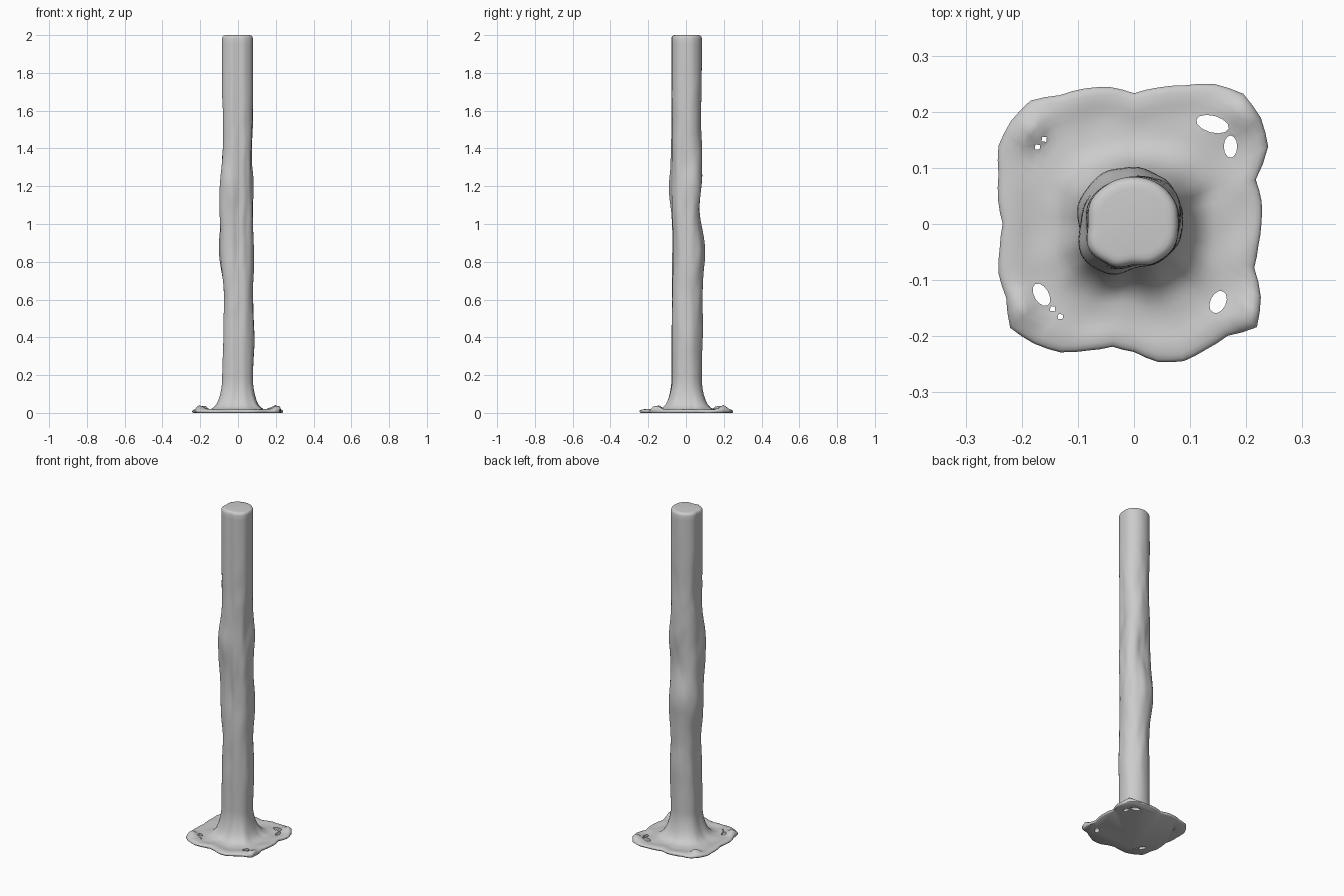
import bpy
import bmesh
import math
from mathutils import Matrix, Vector, noise

default_cube = bpy.data.objects.get("Cube")
if default_cube:
    bpy.data.objects.remove(default_cube, do_unlink=True)

SEGMENTS = 72
HEIGHT = 2.0
FLARE_TOP = 0.16

# Radii in thousandths at even angles, starting from +x
PLATE_RADII = [227, 231, 231, 276, 295, 303, 288, 263, 247, 233, 248, 257,
               265, 287, 286, 279, 257, 246, 234, 243, 257, 263, 288, 278,
               264, 240, 222, 228, 250, 260, 258, 260, 286, 261, 228, 225]
SHAFT_RADII = [79, 83, 84, 84, 85, 87, 82, 92, 85, 73, 79, 82]

# Bulges and hollows of the shaft: height, direction in degrees, depth
SHAFT_BUMPS = [
    (1.20, 225, .016), (1.22, 45, .014), (1.08, 185, .011), (0.85, 180, .013),
    (0.85, 125, .016), (0.85, 90, .008), (1.10, 90, -.014), (0.90, 270, -.012),
    (0.62, 185, -.011), (0.40, 0, .007), (0.40, 180, -.008), (1.32, 0, -.011),
    (1.50, 180, -.008), (1.60, 100, -.005), (0.80, 45, .009), (0.45, 80, .006),
]

# Raised lumps near the plate corners
PLATE_LUMPS = [(.195, .20), (-.18, .17), (.21, -.16), (-.20, -.15)]

# Holes: centre, half sizes, tilt in degrees
HOLES = [
    (.140, .178, .030, .015, -15), (.172, .138, .012, .020, 0),
    (.150, -.139, .014, .021, -25), (-.165, -.126, .013, .022, 30),
    (-.145, -.151, .006, .006, 40), (-.131, -.165, .006, .006, 40),
    (-.172, .137, .006, .006, 40), (-.160, .151, .006, .006, 40),
]


def radius_at(table, angle):
    """Smoothly read a closed table of radii."""
    place = angle / math.tau * len(table)
    index = int(place)
    blend = (1 - math.cos((place - index) * math.pi)) / 2
    first, second = table[index % len(table)], table[(index + 1) % len(table)]
    return (first + (second - first) * blend) / 1000


def shaft_bulge(angle, z):
    total = 0.0
    for height, direction, depth in SHAFT_BUMPS:
        turn = math.cos(angle - math.radians(direction))
        total += depth * math.exp(-((z - height) / .13) ** 2) * math.exp(4 * (turn - 1))
    # Fine hammered unevenness, fading out at both ends
    fade = max(0.0, min(1.0, (z - .2) * 3, (1.85 - z) * 3))
    spot = Vector((math.cos(angle) * 2, math.sin(angle) * 2, z * 7))
    return total + fade * .005 * noise.noise(spot)


def ring(bm, spread, z, inset=0.0):
    """Ring between the shaft outline (spread 0) and the plate outline (1)."""
    verts = []
    for step in range(SEGMENTS):
        angle = math.tau * step / SEGMENTS
        inner = radius_at(SHAFT_RADII, angle) + shaft_bulge(angle, z)
        outer = radius_at(PLATE_RADII, angle)
        r = inner + (outer - inner) * spread - inset
        x, y, lift = r * math.cos(angle), r * math.sin(angle), 0.0
        if spread > .3 and z > .01:
            for lx, ly in PLATE_LUMPS:
                lift += .024 * math.exp(-((x - lx) ** 2 + (y - ly) ** 2) / .0006)
            lift += .005 * noise.noise(Vector((x, y, 0)) * 14) * min(1, (spread - .3) * 4)
        verts.append(bm.verts.new((x, y, z + lift)))
    return verts


def make_object(name, bm):
    mesh = bpy.data.meshes.new(name)
    bmesh.ops.recalc_face_normals(bm, faces=bm.faces)
    bm.to_mesh(mesh)
    bm.free()
    obj = bpy.data.objects.new(name, mesh)
    bpy.context.collection.objects.link(obj)
    return obj


# Material
grey = bpy.data.materials.new("plain_grey")
grey.use_nodes = True
colour = (0.6, 0.6, 0.6, 1)
grey.diffuse_color = colour
grey.node_tree.nodes["Principled BSDF"].inputs["Base Color"].default_value = colour

# Plate, flared foot, shaft and rounded cap as one skin
bm = bmesh.new()
rings = [ring(bm, spread, z) for spread, z in (
    (.97, 0), (1, .005), (1, .011), (.97, .016), (.92, .018), (.85, .019),
    (.78, .018), (.70, .016), (.62, .015), (.53, .016), (.44, .018),
    (.36, .022), (.28, .030), (.20, .044), (.13, .066), (.07, .095),
    (.03, .125), (0, FLARE_TOP))]
LEVELS = 70
for level in range(1, LEVELS + 1):
    rings.append(ring(bm, 0, FLARE_TOP + (HEIGHT - .018 - FLARE_TOP) * level / LEVELS))
for inset, drop in ((.002, .010), (.006, .004), (.013, .001), (.022, 0)):
    rings.append(ring(bm, 0, HEIGHT - drop, inset))
for lower, upper in zip(rings, rings[1:]):
    for i in range(SEGMENTS):
        j = (i + 1) % SEGMENTS
        bm.faces.new((lower[i], lower[j], upper[j], upper[i]))
bm.faces.new(rings[0][::-1])
bm.faces.new(rings[-1])
post = make_object("post_with_base_plate", bm)
post.data.materials.append(grey)

# Hole cutters
bm = bmesh.new()
for x, y, half_x, half_y, tilt in HOLES:
    place = (Matrix.Translation((x, y, 0)) @ Matrix.Rotation(math.radians(tilt), 4, 'Z')
             @ Matrix.Diagonal((half_x, half_y, 1, 1)))
    sides = 4 if half_x < .01 else 12
    bmesh.ops.create_cone(bm, cap_ends=True, segments=sides, radius1=1, radius2=1,
                          depth=.3, matrix=place)
cutter = make_object("hole_cutter", bm)
cutter.hide_render = True

bpy.ops.object.select_all(action='DESELECT')
bpy.context.view_layer.objects.active = post
post.select_set(True)
cut = post.modifiers.new("holes", 'BOOLEAN')
cut.operation = 'DIFFERENCE'
cut.solver = 'EXACT'
cut.object = cutter
bpy.ops.object.modifier_apply(modifier=cut.name)
bpy.data.objects.remove(cutter, do_unlink=True)

bpy.ops.object.shade_smooth_by_angle(angle=math.radians(50))
